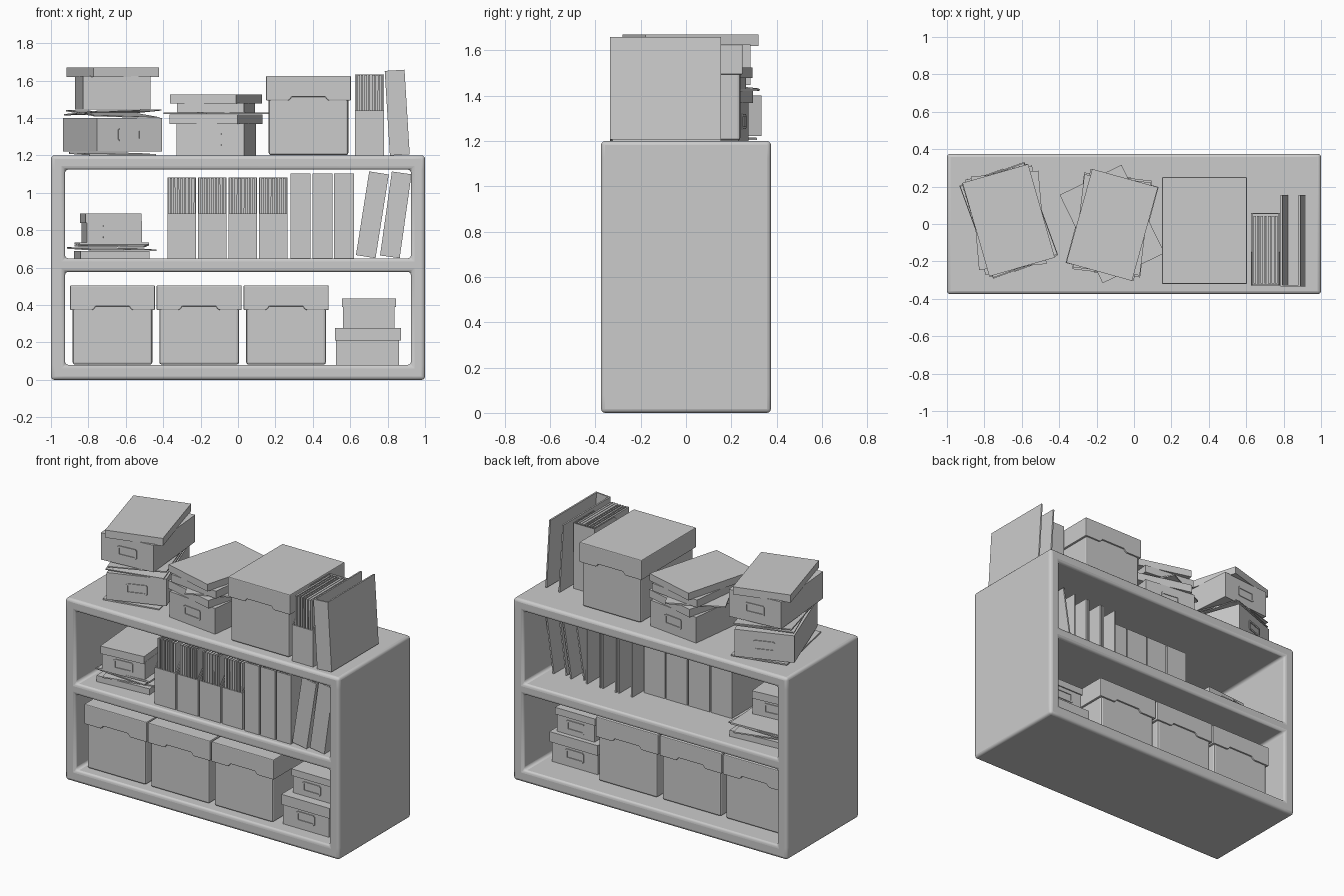
import bpy, bmesh, math, random
from mathutils import Matrix, Vector

if "Cube" in bpy.data.objects:
    bpy.data.objects.remove(bpy.data.objects["Cube"])

random.seed(4)


def finish(name, bm, loc=(0, 0, 0), rot=(0, 0, 0), bevel=0, segs=2):
    bmesh.ops.recalc_face_normals(bm, faces=bm.faces)
    me = bpy.data.meshes.new(name)
    bm.to_mesh(me)
    bm.free()
    ob = bpy.data.objects.new(name, me)
    bpy.context.collection.objects.link(ob)
    ob.location = loc
    ob.rotation_euler = [math.radians(a) for a in rot]
    if bevel:
        m = ob.modifiers.new("bevel", 'BEVEL')
        m.width, m.segments, m.limit_method = bevel, segs, 'ANGLE'
    return ob


def add_box(bm, x0, x1, y0, y1, z0, z1):
    size = Matrix.Diagonal((x1 - x0, y1 - y0, z1 - z0, 1))
    mid = Matrix.Translation(((x0 + x1) / 2, (y0 + y1) / 2, (z0 + z1) / 2))
    bmesh.ops.create_cube(bm, size=1, matrix=mid @ size)


def extrude_profile(bm, pts, direction):
    f = bm.faces.new([bm.verts.new(p) for p in pts])
    r = bmesh.ops.extrude_face_region(bm, geom=[f])
    bmesh.ops.translate(bm, vec=Vector(direction),
                        verts=[v for v in r['geom'] if isinstance(v, bmesh.types.BMVert)])


# Shelf frame: outer block with two openings going right through
def shelf():
    bm = bmesh.new()
    xs, zs = (-1, -.925, .925, 1), (0, .08, .578, .65, 1.125, 1.2)
    grids = [[[bm.verts.new((x, y, z)) for x in xs] for z in zs] for y in (-.375, .375)]
    for g in grids:
        for i in range(3):
            for j in range(5):
                if not (i == 1 and j in (1, 3)):
                    bm.faces.new((g[j][i], g[j][i + 1], g[j + 1][i + 1], g[j + 1][i]))
    a, b = grids

    def bridge(path):
        for (j, i), (l, k) in zip(path, path[1:] + path[:1]):
            bm.faces.new((a[j][i], a[l][k], b[l][k], b[j][i]))
    bridge([(0, i) for i in range(4)] + [(j, 3) for j in range(1, 6)]
           + [(5, i) for i in (2, 1, 0)] + [(j, 0) for j in (4, 3, 2, 1)])
    for j in (1, 3):
        bridge([(j, 1), (j, 2), (j + 1, 2), (j + 1, 1)])
    bmesh.ops.dissolve_limit(bm, angle_limit=.01, verts=bm.verts, edges=bm.edges)
    ob = finish("shelf_frame", bm, bevel=.018, segs=3)
    bpy.context.view_layer.objects.active = ob
    ob.select_set(True)
    bpy.ops.object.shade_smooth_by_angle(angle=math.radians(35))


# Storage carton: body and a lid with a hand notch front and back
def carton(x, z):
    bm = bmesh.new()
    add_box(bm, -.213, .213, -.275, .275, .002, .40)
    finish("carton_body", bm, (x, -.035, z), bevel=.012)
    bm = bmesh.new()
    half = [(.227, .425), (.227, .293), (.112, .293), (.1, .298), (.09, .313)]
    pts = half + [(-u, w) for u, w in half[::-1]]
    extrude_profile(bm, [(u, -.285, w) for u, w in pts], (0, .57, 0))
    finish("carton_lid", bm, (x, -.035, z), bevel=.005)


# Thin rectangular label frame or grip on a box front and back
def label(bm, d, z, w=.06, h=.027):
    for s in (-1, 1):
        y0, y1 = sorted((s * d / 2, s * (d / 2 + .005)))
        for t in (-1, 1):
            add_box(bm, t * w - .006, t * w + .006, y0, y1, z - h, z + h)
            add_box(bm, -w, w, y0, y1, z + t * h - .006, z + t * h + .006)


def block(name, x, y, z0, z1, w, d, rot=0, tilt=0, tag=False):
    bm = bmesh.new()
    h = (z1 - z0) / 2
    add_box(bm, -w / 2, w / 2, -d / 2, d / 2, -h, h)
    if tag:
        label(bm, d, 0)
    finish(name, bm, (x, y, z0 + h), (tilt, tilt * .6, rot))


# Magazine holder: low front, tall back, filled with upright sheets
def magazine_holder(x, z):
    w, t = .0765, .006
    bm = bmesh.new()
    add_box(bm, -w, w, -.33, .06, 0, t)
    add_box(bm, -w, w, -.33, -.33 + t, 0, .24)
    add_box(bm, -w, w, .06 - t, .06, 0, .432)
    side = [(-.33, 0), (.06, 0), (.06, .432), (-.15, .432), (-.33, .24)]
    for x0 in (-w, w - t):
        extrude_profile(bm, [(x0, u, v) for u, v in side], (t, 0, 0))
    finish("magazine_holder", bm, (x, 0, z))
    bm = bmesh.new()
    for i in range(7):
        c = -.058 + i * .0193
        extrude_profile(bm, [(c - .006, -.318, .01), (c + .006, -.318, .01),
                             (c + .006 + random.uniform(-.004, .004), -.318, .43),
                             (c - .006, -.318, .43)], (0, .36, 0))
    finish("magazines", bm, (x, 0, z))


# Ring binder: spine in front and two covers, open at the back
def binder(x, z, lean=0):
    bm = bmesh.new()
    pts = [(-.053, .155), (-.053, -.335), (.053, -.335), (.053, .155),
           (.043, .155), (.043, -.325), (-.043, -.325), (-.043, .155)]
    extrude_profile(bm, [(u, v, 0) for u, v in pts], (0, 0, .453))
    finish("ring_binder", bm, (x, 0, z), (0, lean, 0))


shelf()

# Cartons on the bottom shelf and on top
for cx, cz in ((-.671, .08), (-.208, .08), (.257, .08), (.377, 1.2)):
    carton(cx, cz)

# Small lidded boxes, bottom right
block("small_box", .692, -.055, .08, .24, .335, .45, tag=True)
block("small_box_lid", .695, -.055, .21, .277, .352, .47)
block("small_box", .70, -.04, .277, .40, .275, .38, tag=True)
block("small_box_lid", .70, -.04, .39, .435, .29, .395)

# Middle shelf: holders, upright and leaning binders
for i in range(4):
    magazine_holder(-.3 + i * .163, .65)
for bx in (.335, .452, .567):
    binder(bx, .65)
binder(.683, .659, 9)
binder(.812, .658, 8)

# Middle shelf, left: flat pile with a small box
block("flat_box", -.675, 0, .65, .69, .37, .52, 4)
block("folder", -.675, .01, .695, .703, .365, .52, 14, 1)
block("book", -.675, 0, .715, .723, .37, .5, -3, 1.2)
block("book", -.675, 0, .724, .735, .37, .5, 3)
block("small_box", -.675, -.09, .735, .85, .295, .32, 5, tag=True)
block("small_box_lid", -.68, -.09, .84, .89, .302, .335, 5)

# Top, left pile
px, py = -.67, .02
block("folder", px, py, 1.203, 1.212, .365, .52, 12, .8)
block("pile_box", px, py, 1.222, 1.4, .37, .53, 20, tag=True)
block("folder", px, py, 1.417, 1.424, .365, .52, 17, 3)
block("folder", px, py, 1.427, 1.434, .365, .52, 20, -2)
block("pile_box", px, py, 1.447, 1.625, .362, .5, 5, tag=True)
block("pile_lid", px, py, 1.62, 1.67, .365, .52, 16)

# Top, middle pile
px, py = -.117, -.005
block("pile_box", px, py, 1.2, 1.37, .365, .52, -7, tag=True)
block("pile_lid", px, py, 1.368, 1.42, .375, .52, -15)
block("folder", px, .0, 1.421, 1.43, .368, .525, 26)
block("pile_box", px, py, 1.43, 1.48, .36, .5, -7)
block("pile_lid", px, py, 1.478, 1.525, .365, .52, -15.5)

# Top, right end
magazine_holder(.703, 1.2)
binder(.865, 1.203, -3.5)
